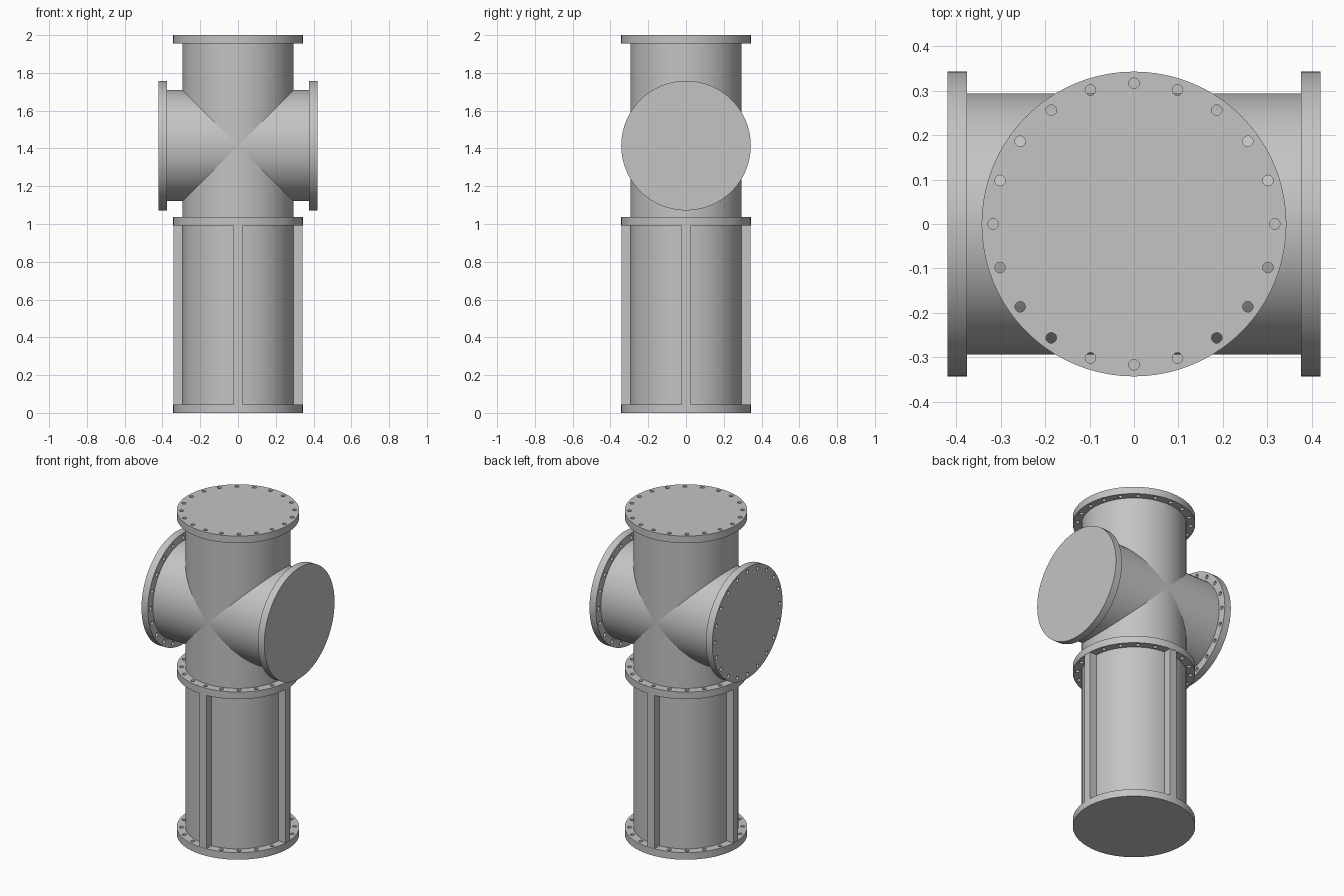
import bpy
import bmesh
from math import cos, sin, pi, radians
from mathutils import Matrix, Vector

cube = bpy.data.objects.get("Cube")
if cube:
    bpy.data.objects.remove(cube)

PIPE_R = 0.294
FLANGE_R = 0.343
THICK = 0.044
BOLT_R = 0.317
HOLE_R = 0.012
BOLTS = 20
CROSS_Z = 1.415
ARM = 0.42
HEIGHT = 2.0
MID_Z = 0.992

grey = bpy.data.materials.new("steel_grey")
grey.use_nodes = True
colour = (0.55, 0.55, 0.55, 1)
grey.diffuse_color = colour
grey.node_tree.nodes["Principled BSDF"].inputs["Base Color"].default_value = colour


def finish(bm, name, matrix):
    bmesh.ops.recalc_face_normals(bm, faces=bm.faces)
    mesh = bpy.data.meshes.new(name)
    bm.to_mesh(mesh)
    bm.free()
    mesh.materials.append(grey)
    obj = bpy.data.objects.new(name, mesh)
    obj.matrix_world = matrix
    bpy.context.collection.objects.link(obj)
    bpy.ops.object.select_all(action="DESELECT")
    obj.select_set(True)
    bpy.context.view_layer.objects.active = obj
    bpy.ops.object.shade_smooth_by_angle(angle=radians(35))
    return obj


def ring(bm, centre, radius, sides, z):
    verts = [bm.verts.new((centre[0] + radius * cos(2 * pi * i / sides),
                           centre[1] + radius * sin(2 * pi * i / sides), z))
             for i in range(sides)]
    edges = [bm.edges.new((verts[i - 1], verts[i])) for i in range(sides)]
    return verts, edges


def flange(name, matrix, blind=False):
    """Drilled disc; a blind one keeps its z = 0 face closed."""
    bm = bmesh.new()
    circles = [((0, 0), FLANGE_R, 80)]
    for i in range(BOLTS):
        a = 2 * pi * i / BOLTS
        circles.append(((BOLT_R * cos(a), BOLT_R * sin(a)), HOLE_R, 12))
    low = [ring(bm, *c, 0) for c in circles]
    high = [ring(bm, *c, THICK) for c in circles]
    # drilled faces
    for level in ([high] if blind else [low, high]):
        bmesh.ops.triangle_fill(bm, use_beauty=True, normal=Vector((0, 0, 1)),
                                edges=[e for _, edges in level for e in edges])
    if blind:
        bm.faces.new(low[0][0])
    # rim and hole walls
    for (a, _), (b, _) in zip(low, high):
        for i in range(len(a)):
            bm.faces.new((a[i - 1], a[i], b[i], b[i - 1]))
    return finish(bm, name, matrix)


def pipe(name, length, matrix):
    bm = bmesh.new()
    bmesh.ops.create_cone(bm, cap_ends=True, segments=80, radius1=PIPE_R,
                          radius2=PIPE_R, depth=length)
    return finish(bm, name, matrix)


def turn(degrees):
    return Matrix.Rotation(radians(degrees), 4, "Y")


def at(x, y, z):
    return Matrix.Translation((x, y, z))


# Crossing pipes, ending inside the flanges
inset = THICK / 2
pipe("vertical_pipe", HEIGHT - 2 * inset, at(0, 0, HEIGHT / 2))
pipe("cross_pipe", 2 * (ARM - inset), at(0, 0, CROSS_Z) @ turn(90))

# Flanges
flange("base_flange", at(0, 0, 0), blind=True)
flange("middle_flange", at(0, 0, MID_Z))
flange("top_flange", at(0, 0, HEIGHT - THICK))
flange("left_flange", at(ARM, 0, CROSS_Z) @ turn(-90), blind=True)
flange("right_flange", at(-ARM, 0, CROSS_Z) @ turn(90))

# Stiffening ribs between the base and middle flanges
inner, outer = PIPE_R - 0.02, FLANGE_R - 0.002
for i, side in enumerate(("left", "back", "right", "front")):
    bm = bmesh.new()
    bmesh.ops.create_cube(bm, size=1)
    bmesh.ops.scale(bm, verts=bm.verts, vec=(outer - inner, 0.046, MID_Z - THICK))
    bmesh.ops.translate(bm, verts=bm.verts,
                        vec=((inner + outer) / 2, 0, (MID_Z + THICK) / 2))
    finish(bm, side + "_rib", Matrix.Rotation(i * pi / 2, 4, "Z"))
